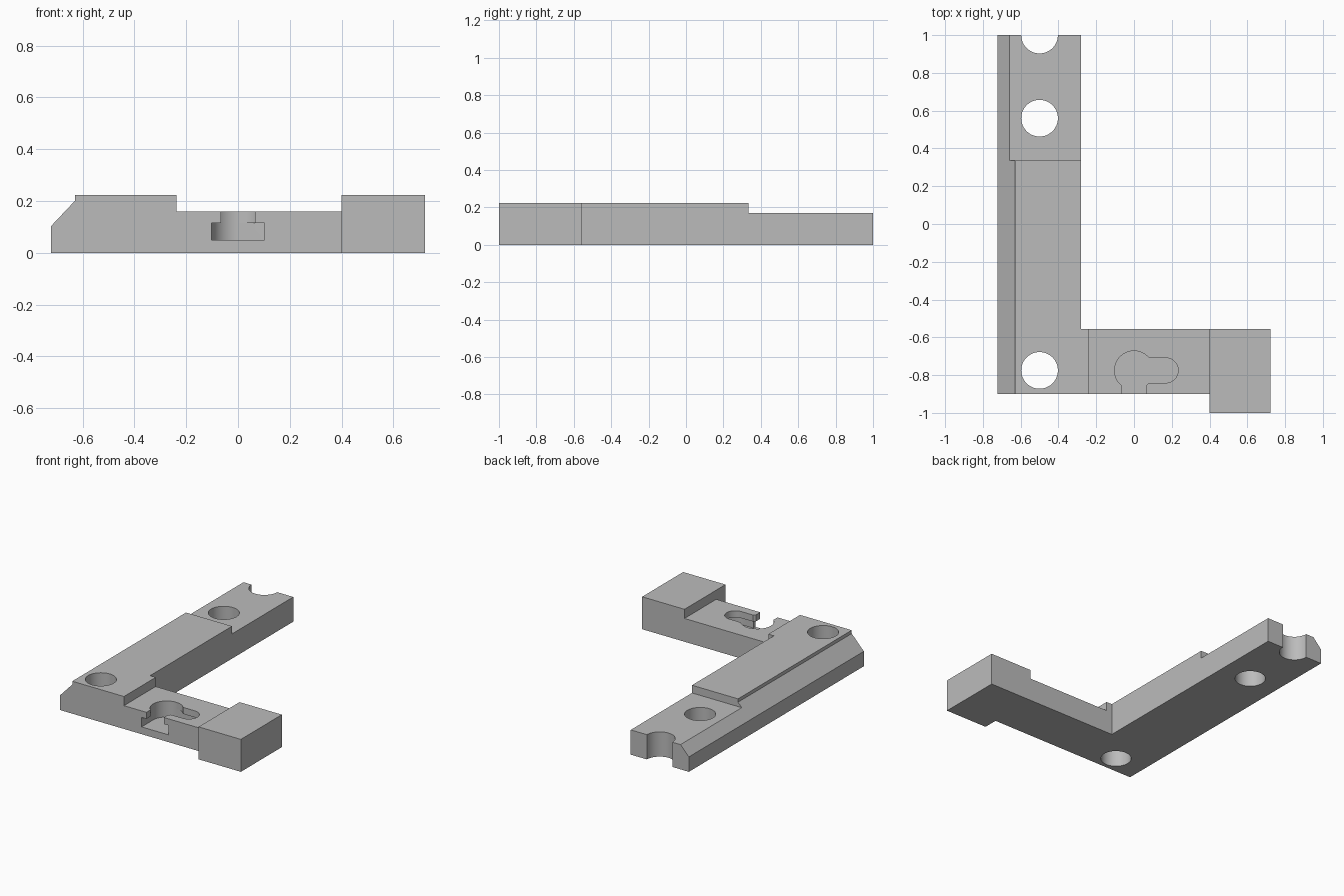
import bpy, bmesh, math

cube = bpy.data.objects.get("Cube")
if cube:
    bpy.data.objects.remove(cube, do_unlink=True)

grey = bpy.data.materials.new("plain_grey")
grey.use_nodes = True
colour = (0.5, 0.5, 0.5, 1)
grey.diffuse_color = colour
grey.node_tree.nodes["Principled BSDF"].inputs["Base Color"].default_value = colour


def prism(name, outline, low, high, axis="z"):
    """Extrude a closed outline: plan (x, y) along z, or section (x, z) along y."""
    place = (lambda a, b, h: (a, b, h)) if axis == "z" else (lambda a, b, h: (a, h, b))
    bm = bmesh.new()
    bottom = [bm.verts.new(place(a, b, low)) for a, b in outline]
    top = [bm.verts.new(place(a, b, high)) for a, b in outline]
    bm.faces.new(bottom)
    bm.faces.new(top)
    for i in range(len(outline)):
        j = (i + 1) % len(outline)
        bm.faces.new((bottom[i], bottom[j], top[j], top[i]))
    bmesh.ops.recalc_face_normals(bm, faces=bm.faces)
    mesh = bpy.data.meshes.new(name)
    bm.to_mesh(mesh)
    bm.free()
    mesh.materials.append(grey)
    obj = bpy.data.objects.new(name, mesh)
    bpy.context.collection.objects.link(obj)
    return obj


def arc(cx, cy, r, start, end):
    steps = round(abs(end - start) / 6)
    angles = [math.radians(start + (end - start) * i / steps) for i in range(steps + 1)]
    return [(cx + r * math.cos(a), cy + r * math.sin(a)) for a in angles]


def rect(x0, x1, y0, y1):
    return [(x0, y0), (x1, y0), (x1, y1), (x0, y1)]


def cut(target, cutter):
    cutter.hide_render = True
    mod = target.modifiers.new("cut", "BOOLEAN")
    mod.operation = "DIFFERENCE"
    mod.solver = "EXACT"
    mod.object = cutter
    bpy.context.view_layer.objects.active = target
    bpy.ops.object.modifier_apply(modifier=mod.name)
    bpy.data.objects.remove(cutter, do_unlink=True)


# L-shaped body with the foot block stepping forward
LEFT, RIGHT, FRONT, INNER = -0.722, 0.722, -0.9, -0.555
plan = [(LEFT, FRONT), (0.4, FRONT), (0.4, -1), (RIGHT, -1),
        (RIGHT, INNER), (-0.28, INNER), (-0.28, 1), (LEFT, 1)]
body = prism("bracket_body", plan, 0, 0.223)

# Sloped outer edge, lowered rear end and recessed arm
cut(body, prism("edge_cutter", [(-0.8, 0.02), (-0.63, 0.2), (-0.63, 0.4), (-0.8, 0.4)],
                -1.2, 1.2, "y"))
cut(body, prism("rear_cutter", rect(-0.9, 0, 0.335, 1.2), 0.17, 0.4))
cut(body, prism("arm_cutter", rect(-0.237, 0.4, -1.2, -0.4), 0.16, 0.4))

# Through holes, the last one open at the rear end
for y in (-0.775, 0.56, 1.0):
    cut(body, prism("hole_cutter", arc(-0.5, y, 0.097, 0, 354), -0.2, 0.4))

# Keyhole pocket: wide undercut, narrow neck and round entry
KEY_Y, END_X, HEAD, NECK = -0.775, 0.168, 0.103, 0.066


def channel(r):
    return ([(-r, -1.2), (r, -1.2), (r, KEY_Y - r)]
            + arc(END_X, KEY_Y, r, -90, 90) + arc(0, KEY_Y, r, 90, 180))


cut(body, prism("undercut_cutter", channel(HEAD), 0.05, 0.115))
cut(body, prism("neck_cutter", channel(NECK), 0.08, 0.4))
cut(body, prism("entry_cutter", arc(0, KEY_Y, HEAD, 0, 354), 0.08, 0.4))

# Smooth curved walls, crisp edges
bpy.ops.object.select_all(action="DESELECT")
body.select_set(True)
bpy.context.view_layer.objects.active = body
bpy.ops.object.shade_smooth_by_angle(angle=math.radians(25))
